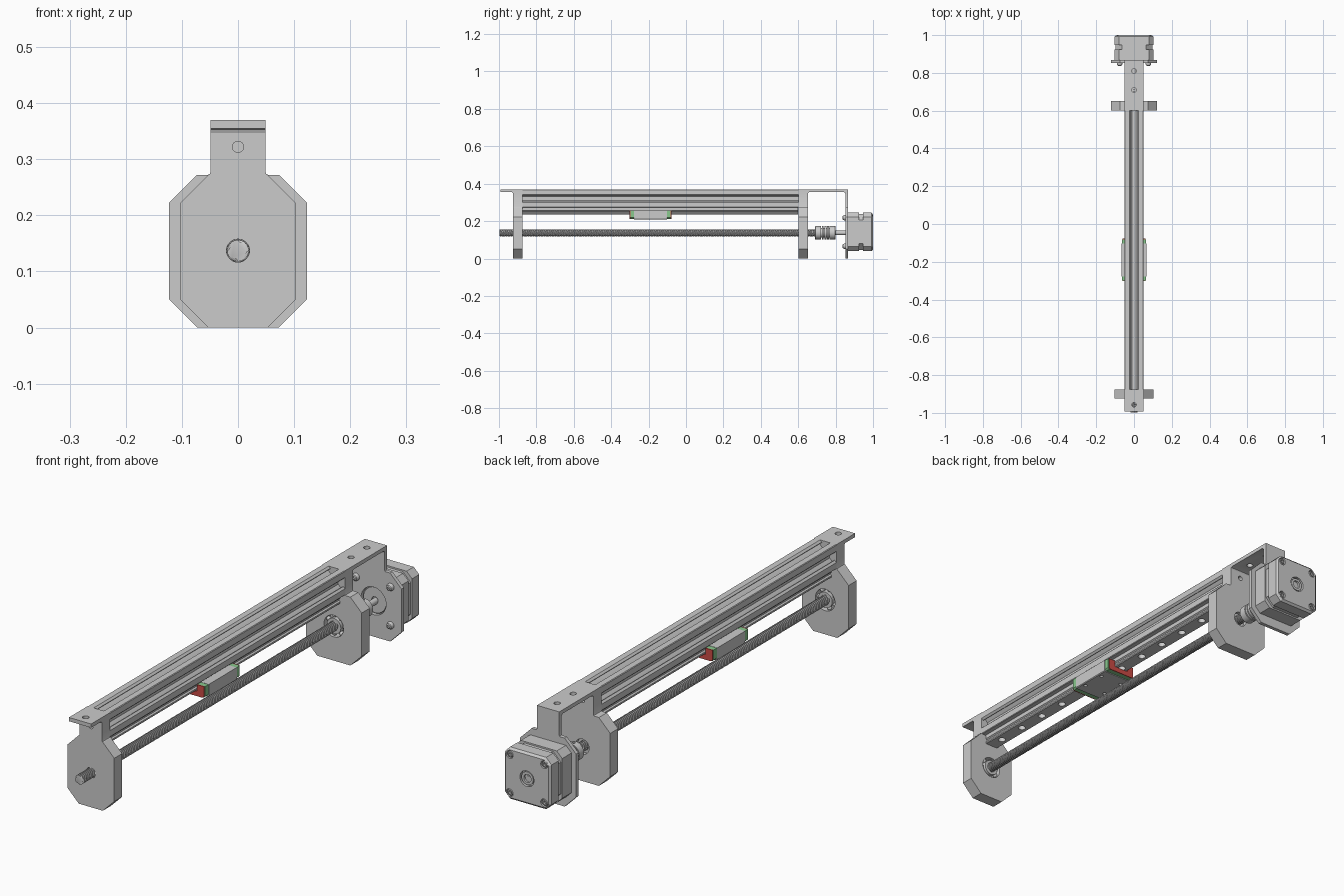
import bpy, bmesh
from math import sin, cos, pi, radians
from mathutils import Vector

if "Cube" in bpy.data.objects:
    bpy.data.objects.remove(bpy.data.objects["Cube"])

SZ = 0.137    # height of the screw axis
MM = 0.0049   # one millimetre in scene units


def finish(name, bm, mat=None):
    bmesh.ops.remove_doubles(bm, verts=bm.verts, dist=1e-6)
    bmesh.ops.recalc_face_normals(bm, faces=bm.faces)
    me = bpy.data.meshes.new(name)
    bm.to_mesh(me)
    bm.free()
    ob = bpy.data.objects.new(name, me)
    bpy.context.collection.objects.link(ob)
    if mat:
        me.materials.append(mat)
    return ob


def prism(name, pts, a, b, axis='y', mat=None, bevel=0):
    """Extrude a 2D outline along an axis: y takes (x, z), x takes (y, z)."""
    bm = bmesh.new()
    vs = [bm.verts.new((p, a, q) if axis == 'y' else (a, p, q)) for p, q in pts]
    face = bm.faces.new(vs)
    ext = bmesh.ops.extrude_face_region(bm, geom=[face])['geom']
    top = [v for v in ext if isinstance(v, bmesh.types.BMVert)]
    d = Vector((0, b - a, 0)) if axis == 'y' else Vector((b - a, 0, 0))
    bmesh.ops.translate(bm, verts=top, vec=d)
    if bevel:
        edges = [e for e in bm.edges if e.verts[0] in top and e.verts[1] in top]
        bmesh.ops.bevel(bm, geom=edges, offset=bevel, segments=1, affect='EDGES')
    return finish(name, bm, mat)


def lathe(name, prof, center, axis='y', n=32, ring=False):
    """Revolve (radius, offset) points about an axis through center."""
    bm = bmesh.new()
    c = Vector(center)
    rows = []
    for r, t in prof:
        row = []
        for i in range(n):
            u, v = r * cos(2 * pi * i / n), r * sin(2 * pi * i / n)
            row.append(bm.verts.new(c + Vector((u, t, v) if axis == 'y' else (u, v, t))))
        rows.append(row)
    for k in range(len(rows) if ring else len(rows) - 1):
        p, q = rows[k], rows[(k + 1) % len(rows)]
        for i in range(n):
            j = (i + 1) % n
            bm.faces.new((p[i], p[j], q[j], q[i]))
    return finish(name, bm)


def solid(r, t0, t1):
    return [(0, t0), (r, t0), (r, t1), (0, t1)]


def cut(ob, prof, center, axis='y', n=32):
    tool = lathe('cutter', prof, center, axis, n)
    tool.hide_render = True
    m = ob.modifiers.new('hole', 'BOOLEAN')
    m.operation, m.solver, m.object = 'DIFFERENCE', 'EXACT', tool
    dg = bpy.context.evaluated_depsgraph_get()
    me = bpy.data.meshes.new_from_object(ob.evaluated_get(dg))
    ob.modifiers.clear()
    ob.data = me
    bpy.data.objects.remove(tool)


def mirrored(half):
    return half + [(-x, z) for x, z in reversed(half)]


def plate_outline(w):
    return mirrored([(w - .05, 0), (w, .05), (w, .222), (w - .05, .272), (.054, .272),
                     (.0505, .2735), (.049, .277), (.049, .37)])


def chamfered(h, c):
    return [(x, z + SZ + .005) for x, z in mirrored([(h - c, -h), (h, c - h), (h, h - c), (h - c, h)])]


def material(name, col):
    m = bpy.data.materials.new(name)
    m.diffuse_color = (*col, 1)
    m.use_nodes = True
    m.node_tree.nodes["Principled BSDF"].inputs["Base Color"].default_value = m.diffuse_color
    return m


GREEN = material('green_plastic', (.25, .58, .27))
RED = material('red_seal', (.6, .07, .06))

# Bearing plates, with bearing pocket, screw hole and neck bolt hole
front = prism('front_plate', plate_outline(.103), -.925, -.875)
rear = prism('rear_plate', plate_outline(.123), .602, .652)
cut(front, [(0, -.06), (.0205, -.06), (.0205, -.034), (.054, -.034), (.054, .01), (0, .01)], (0, -.875, SZ))
cut(rear, [(0, -.01), (.054, -.01), (.054, .034), (.03, .034), (.03, .06), (0, .06)], (0, .602, SZ))
for p, y in ((front, -.9), (rear, .627)):
    cut(p, solid(.01, -.05, .05), (0, y, .322))

# Motor plate and the top flanges with small inner fillets
mount = prism('motor_plate', plate_outline(.123), .852, .867)
cut(mount, solid(.055, -.05, .05), (0, .86, SZ + .005))
f = .008
flange = prism('front_flange', [(-.993, .37), (-.993, .355), (-.925 - f, .355), (-.925 - f * .3, .355 - f * .3),
                                (-.925, .355 - f), (-.925, .37)], -.049, .049, 'x')
bridge = prism('rear_bridge', [(.652, .37), (.652, .355 - f), (.652 + f * .3, .355 - f * .3), (.652 + f, .355),
                               (.852 - f, .355), (.852 - f * .3, .355 - f * .3), (.852, .355 - f), (.852, .37)],
               -.049, .049, 'x')
cut(flange, solid(.012, -.05, .05), (0, -.957, .362), 'z')
for y in (.71, .81):
    cut(bridge, solid(.012, -.05, .05), (0, y, .362), 'z')

# Ball bearings
for side, y in (('front', -.909), ('rear', .602)):
    for part, r0, r1 in (('outer', .043, .054), ('inner', .0196, .031)):
        lathe(f'{side}_bearing_{part}_race', [(r0, 0), (r1, 0), (r1, .034), (r0, .034)], (0, y, SZ), ring=True)
    for k in range(7):
        a = 2 * pi * k / 7
        ball = [(.009 * sin(pi * i / 8), -.009 * cos(pi * i / 8)) for i in range(9)]
        lathe(f'{side}_bearing_ball', ball, (.037 * cos(a), y + .017, SZ + .037 * sin(a)), n=14)

# Slotted beam: one eighth of the section, mirrored then turned four times
eighth = [(4, 2.4), (6.6, 5), (6.9, 5.5), (8.2, 5.5), (8.2, 3.1), (8.5, 3.1), (10, 4.6), (10, 9.5)]
quarter = eighth + [(b, a) for a, b in reversed(eighth)]
section = []
for k in range(4):
    c, s = (1, 0, -1, 0)[k], (0, 1, 0, -1)[k]
    section += [((a * c - b * s) * MM, (a * s + b * c) * MM + .321) for a, b in quarter]
beam = prism('slotted_beam', section, -.875, .602)
cut(beam, solid(.01, -1, 1), (0, 0, .322))

# Guide rail with side grooves and counterbored holes
rail = prism('guide_rail', mirrored([(.027, .234), (.0295, .237), (.0295, .243), (.024, .247), (.024, .252),
                                     (.0295, .256), (.0295, .272)]), -.873, .60)
for k in range(12):
    cut(rail, [(0, -.01), (.0145, -.01), (.0145, .022), (.009, .022), (.009, .06), (0, .06)],
        (0, -.81 + k * .1225, .234), 'z', 20)


# Rail carriage: U-shaped block, end caps and seals
def carriage_section(w, z0, z1, c):
    return mirrored([(w - c, z0), (w, z0 + c), (w, z1), (.031, z1), (.031, .232)])


block = prism('carriage_block', carriage_section(.066, .209, .259, .003), -.278, -.102)
for x in (-.049, .049):
    for y in (-.239, -.141):
        cut(block, solid(.007, -.01, .016), (x, y, .209), 'z', 16)
for s in (-1, 1):
    for name, d0, d1, w, m in (('end_cap', .088, .108, .064, GREEN), ('end_seal', .108, .112, .061, RED)):
        a, b = sorted((-.19 + s * d0, -.19 + s * d1))
        prism('carriage_' + name, carriage_section(w, .212, .258, .006), a, b, mat=m)

# Four-start lead screw: trapezoid-lobed section twisted along y
lobe = [(0, .0192), (.2, .0192), (.4, .0192), (.52, .0155), (.7, .0155), (.88, .0155)]
bm = bmesh.new()
rows = []
y, step = -.998, 0
while y < .745:
    tw = step * radians(15)
    rows.append([bm.verts.new((r * cos(a), y, SZ + r * sin(a)))
                 for r, a in [(r, tw + (k + u) * pi / 2) for k in range(4) for u, r in lobe]])
    y += 8 * MM / 24
    step += 1
for p, q in zip(rows, rows[1:]):
    for i in range(24):
        j = (i + 1) % 24
        bm.faces.new((p[i], p[j], q[j], q[i]))
bm.faces.new(rows[0])
bm.faces.new(rows[-1])
finish('lead_screw', bm)

# Flexible coupler with slits, and motor shaft
R, r = .0365, .025
prof = [(.0195, 0), (R - .003, 0), (R, .003)]
for t in (.032, .046, .060, .074):
    prof += [(R, t), (r, t), (r, t + .004), (R, t + .004)]
prof += [(R, .107), (R - .003, .11), (.0125, .11), (.0125, .06), (.0195, .06)]
coupler = lathe('shaft_coupler', prof, (0, .69, SZ), ring=True)
for t in (.016, .095):
    cut(coupler, solid(.006, .028, .05), (0, .69 + t, SZ), 'z', 14)
lathe('motor_shaft', solid(.012, .755, .99), (0, 0, SZ))

# Motor: front cap, recessed core, rear cap with corner screws and bearing
MZ = SZ + .005
prism('motor_front_cap', chamfered(.103, .024), .867, .925)
prism('motor_core', chamfered(.097, .034), .925, .947)
cap = prism('motor_rear_cap', chamfered(.103, .024), .947, 1.0, bevel=.008)
lathe('motor_pilot_boss', [(.014, .86), (.05, .86), (.052, .862), (.052, .87), (.014, .87)], (0, 0, MZ), ring=True)
cut(cap, solid(.031, -.012, .02), (0, 1.0, MZ))
lathe('motor_rear_bearing', [(.016, 0), (.026, 0), (.026, .009), (.016, .009)], (0, .988, MZ), ring=True)
for x in (-.076, .076):
    for z in (MZ - .076, MZ + .076):
        cut(cap, solid(.0155, -.014, .02), (x, 1.0, z), n=20)
        lathe('motor_rear_screw', [(0, 0), (.0125, 0), (.0125, .01), (.010, .012), (.006, .012), (.006, .004), (0, .004)],
              (x, .986, z), n=18)
        lathe('motor_mount_bolt', [(0, .016), (.0145, .016), (.0145, .010), (.011, .002), (.006, 0), (.006, .006), (0, .006)],
              (x, .837, z), n=18)

# Smooth the round parts, keep hard edges
bpy.ops.object.select_all(action='DESELECT')
for ob in bpy.context.scene.objects:
    ob.select_set(True)
    bpy.context.view_layer.objects.active = ob
bpy.ops.object.shade_smooth_by_angle(angle=radians(30))
